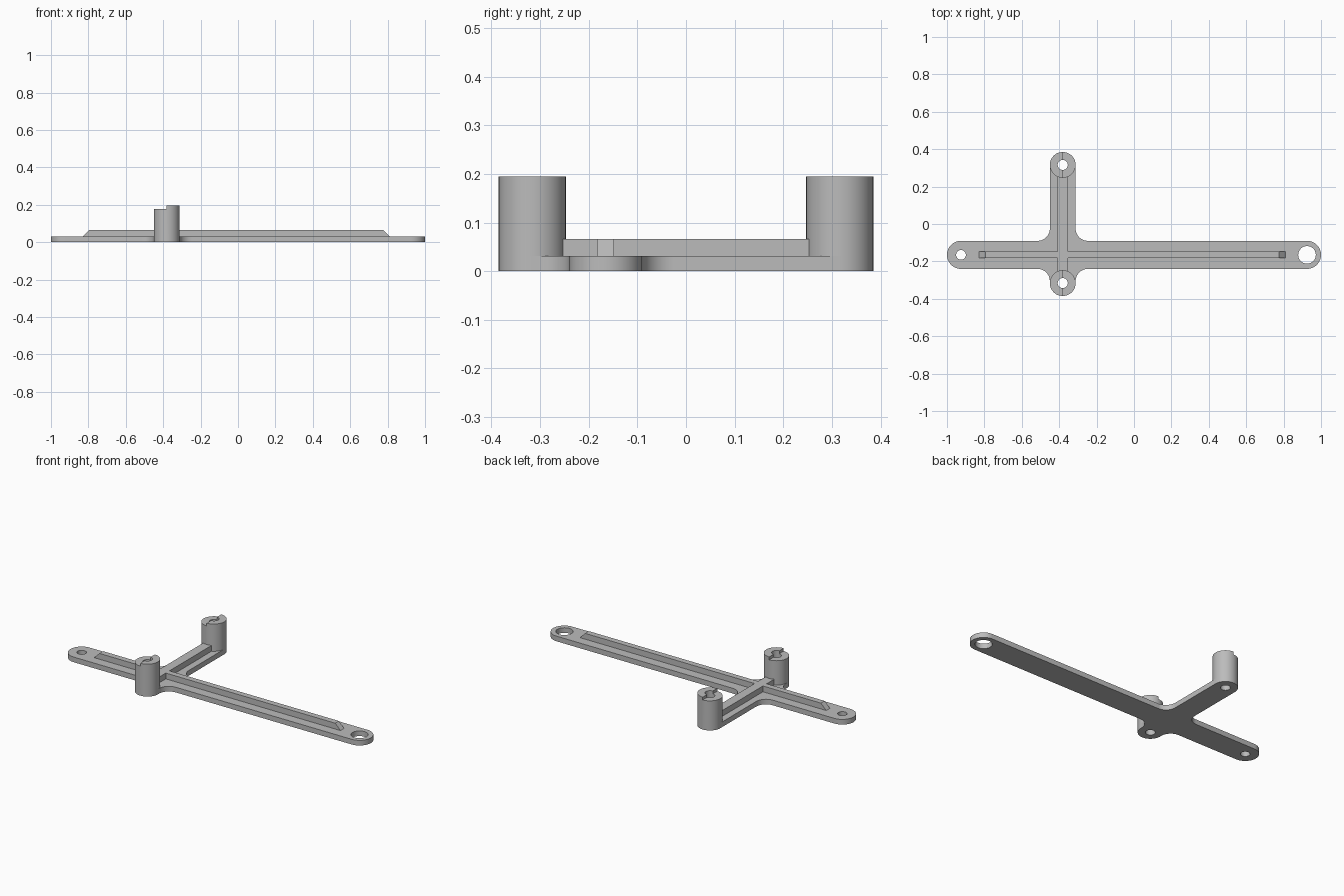
import bpy, bmesh, math
from mathutils import Vector

if "Cube" in bpy.data.objects:
    bpy.data.objects.remove(bpy.data.objects["Cube"], do_unlink=True)

BAR_Y, BAR_R = -0.165, 0.075       # long bar
ARM_X, ARM_R = -0.381, 0.069       # cross arm and posts
POST_Y, FILLET = 0.316, 0.065
END_X = 0.925
PLATE_Z, RIB_Z, LOW_Z, TOP_Z = 0.031, 0.066, 0.178, 0.195

grey = bpy.data.materials.new("Grey plastic")
grey.use_nodes = True
colour = (0.5, 0.5, 0.5, 1)
grey.diffuse_color = colour
grey.node_tree.nodes["Principled BSDF"].inputs["Base Color"].default_value = colour


def arc(cx, cy, r, start, end, steps):
    """Points along an arc, angles in degrees."""
    angles = [math.radians(start + (end - start) * i / steps) for i in range(steps + 1)]
    return [(cx + r * math.cos(a), cy + r * math.sin(a)) for a in angles]


def circle(cx, cy, r):
    return arc(cx, cy, r, 0, 360, 48)[:-1]


def finish(name, bm):
    bmesh.ops.remove_doubles(bm, verts=bm.verts, dist=1e-5)
    bmesh.ops.recalc_face_normals(bm, faces=bm.faces)
    mesh = bpy.data.meshes.new(name)
    bm.to_mesh(mesh)
    bm.free()
    mesh.materials.append(grey)
    obj = bpy.data.objects.new(name, mesh)
    bpy.context.collection.objects.link(obj)
    return obj


def extrude_loops(name, loops, z0, z1):
    """Fill an outline with its holes and raise it from z0 to z1."""
    bm = bmesh.new()
    edges = []
    for loop in loops:
        vs = [bm.verts.new((x, y, z0)) for x, y in loop]
        edges += [bm.edges.new((v, vs[(i + 1) % len(vs)])) for i, v in enumerate(vs)]
    bmesh.ops.triangle_fill(bm, edges=edges, use_beauty=True, normal=(0, 0, 1))
    geom = bmesh.ops.extrude_face_region(bm, geom=bm.faces[:], use_keep_orig=True)["geom"]
    top = [g for g in geom if isinstance(g, bmesh.types.BMVert)]
    bmesh.ops.translate(bm, verts=top, vec=Vector((0, 0, z1 - z0)))
    bmesh.ops.dissolve_limit(bm, angle_limit=0.001, verts=bm.verts, edges=bm.edges)
    return finish(name, bm)


def box(name, x0, x1, y0, y1, z0, z1):
    return extrude_loops(name, [[(x0, y0), (x1, y0), (x1, y1), (x0, y1)]], z0, z1)


def combine(obj, other, operation):
    """Apply a boolean, then remove the other object."""
    mod = obj.modifiers.new("Boolean", "BOOLEAN")
    mod.operation, mod.object, mod.solver = operation, other, "EXACT"
    bpy.context.view_layer.update()
    result = obj.evaluated_get(bpy.context.evaluated_depsgraph_get())
    mesh = bpy.data.meshes.new_from_object(result)
    obj.modifiers.clear()
    obj.data = mesh
    bpy.data.objects.remove(other, do_unlink=True)


# Base plate: rounded cross outline with filleted inner corners
left_f, right_f = ARM_X - ARM_R - FILLET, ARM_X + ARM_R + FILLET
top_f, low_f = BAR_Y + BAR_R + FILLET, BAR_Y - BAR_R - FILLET
outline = (
    arc(END_X, BAR_Y, BAR_R, -90, 90, 24)
    + arc(right_f, top_f, FILLET, 270, 180, 12)
    + arc(ARM_X, POST_Y, ARM_R, 0, 180, 24)
    + arc(left_f, top_f, FILLET, 0, -90, 12)
    + arc(-END_X, BAR_Y, BAR_R, 90, 270, 24)
    + arc(left_f, low_f, FILLET, 90, 0, 12)
    + arc(ARM_X, -POST_Y, ARM_R, 180, 360, 24)
    + arc(right_f, low_f, FILLET, 180, 90, 12)
)
holes = [circle(-END_X, BAR_Y, 0.026), circle(END_X, BAR_Y, 0.047)]
holes += [circle(ARM_X, side * POST_Y, 0.027) for side in (-1, 1)]
plate = extrude_loops("base_plate", [outline] + holes, 0, PLATE_Z)

# Stiffening ribs: long one with sloped ends, joined to the cross rib
ribs = box("stiffening_ribs", -0.83, 0.81, BAR_Y - 0.0175, BAR_Y + 0.0175, PLATE_Z, RIB_Z)
for v in ribs.data.vertices:
    if v.co.z > PLATE_Z + 0.01:
        v.co.x -= math.copysign(RIB_Z - PLATE_Z, v.co.x)
cross = box("cross_rib", ARM_X - 0.028, ARM_X + 0.028, -0.256, 0.256, PLATE_Z, RIB_Z)
combine(ribs, cross, "UNION")

# Hollow posts, each with a lower half on the right side
parts = [plate, ribs]
for name, side in (("front_post", -1), ("back_post", 1)):
    y = side * POST_Y
    post = extrude_loops(name, [circle(ARM_X, y, ARM_R), circle(ARM_X, y, 0.027)], PLATE_Z, TOP_Z)
    step = box("step_cutter", ARM_X - 0.1, ARM_X, y - 0.1, y + 0.1, LOW_Z, TOP_Z + 0.1)
    step.hide_render = True
    combine(post, step, "DIFFERENCE")
    parts.append(post)

# Smooth round walls, sharp edges
bpy.ops.object.select_all(action="DESELECT")
for obj in parts:
    obj.select_set(True)
bpy.context.view_layer.objects.active = plate
bpy.ops.object.shade_smooth_by_angle(angle=math.radians(30))
